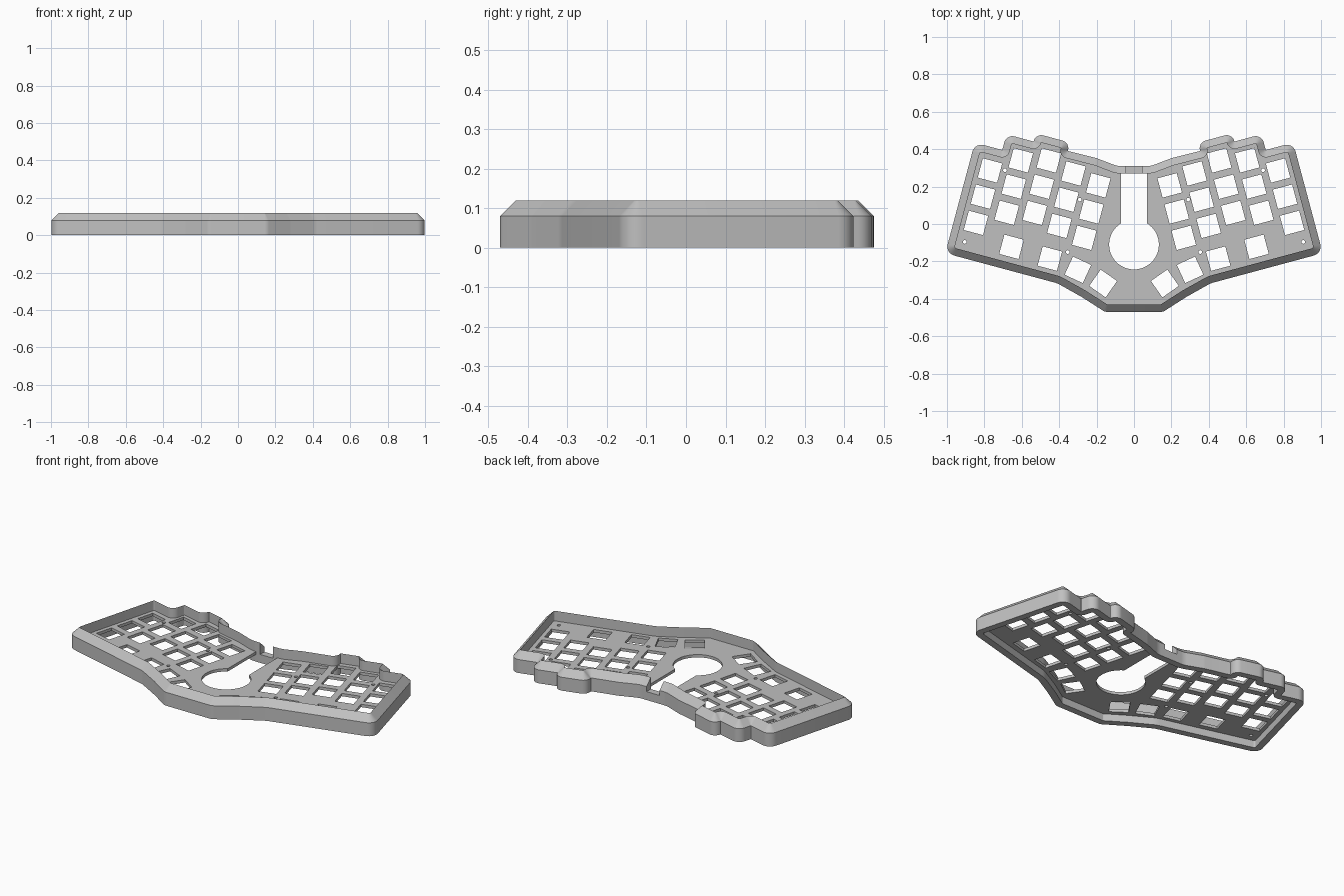
import bpy
import bmesh
from math import radians, cos, sin, tan, pi, asin
from mathutils import Vector

cube = bpy.data.objects.get("Cube")
if cube:
    bpy.data.objects.remove(cube)

HEIGHT, SHOULDER, CHAMFER = 0.12, 0.08, 0.04
PLATE_LOW, PLATE_TOP = 0.043, 0.06
PITCH, KEY = 0.145, 0.107
TILT = radians(15)
U = Vector((cos(TILT), sin(TILT)))
V = Vector((-sin(TILT), cos(TILT)))

gray = bpy.data.materials.new("case gray")
gray.use_nodes = True
gray.diffuse_color = (0.53, 0.53, 0.53, 1)
gray.node_tree.nodes["Principled BSDF"].inputs["Base Color"].default_value = gray.diffuse_color


def finish(name, bm):
    bmesh.ops.recalc_face_normals(bm, faces=bm.faces)
    mesh = bpy.data.meshes.new(name)
    bm.to_mesh(mesh)
    bm.free()
    mesh.materials.append(gray)
    obj = bpy.data.objects.new(name, mesh)
    bpy.context.collection.objects.link(obj)
    return obj


def prisms(name, polygons, low, high):
    """Straight extrusions of closed outlines, joined in one mesh."""
    bm = bmesh.new()
    for poly in polygons:
        a = [bm.verts.new((p.x, p.y, low)) for p in poly]
        b = [bm.verts.new((p.x, p.y, high)) for p in poly]
        bm.faces.new(a[::-1])
        bm.faces.new(b)
        for i in range(len(a)):
            j = (i + 1) % len(a)
            bm.faces.new((a[i], a[j], b[j], b[i]))
    return finish(name, bm)


def rounded(corners, steps=8):
    """Replace each (point, radius) corner by an arc."""
    out = []
    for i, (p, r) in enumerate(corners):
        a = (corners[i - 1][0] - p).normalized()
        b = (corners[(i + 1) % len(corners)][0] - p).normalized()
        turn = pi - a.angle(b)
        start = p + a * r * tan(turn / 2)
        centre = p + (a + b).normalized() * r / cos(turn / 2)
        arm = start - centre
        side = -a
        for k in range(steps + 1):
            t = turn * k / steps
            out.append(centre + arm * cos(t) + side * r * sin(t))
    return out


def inset(poly, d):
    """Offset a counter-clockwise outline inward."""
    out = []
    for i, p in enumerate(poly):
        e = (p - poly[i - 1]).normalized()
        f = (poly[(i + 1) % len(poly)] - p).normalized()
        n, m = Vector((-e.y, e.x)), Vector((-f.y, f.x))
        out.append(p + (n + m) * d / (1 + n.dot(m)))
    return out


def flip(p):
    return Vector((-p.x, p.y))


def cut(obj, cutter):
    cutter.hide_render = True
    mod = obj.modifiers.new("cut", "BOOLEAN")
    mod.operation, mod.solver, mod.object = "DIFFERENCE", "EXACT", cutter
    bpy.context.view_layer.objects.active = obj
    bpy.ops.object.modifier_apply(modifier=mod.name)
    bpy.data.objects.remove(cutter)


# Top key of each column, outer to inner, each with its own stagger
tops = [Vector((0.77, 0.286))]
for stagger in (0.095, 0.038, -0.033, -0.027):
    tops.append(tops[-1] - U * PITCH + V * stagger)


def local(col, u, v):
    return tops[col] + U * u + V * v


def notch(col, u, low, v):
    """Inner corner where a side of one column meets the top edge of a lower one."""
    return local(col, u, (tops[low] + V * v - tops[col]).dot(V)), 0.002


# Outline of one half, back centre to front centre
half = [
    (Vector((0.09, 0.31)), 0.1),
    (Vector((0.20, 0.352)), 0.1),
    notch(2, -0.085, 3, 0.109),
    (local(2, -0.085, 0.122), 0.042),
    (local(2, 0.105, 0.122), 0.042),
    notch(2, 0.105, 1, 0.115),
    (local(1, 0.11, 0.115), 0.045),
    notch(1, 0.11, 0, 0.123),
    (local(0, 0.117, 0.123), 0.05),
    (Vector((1.009, -0.156)), 0.05),
    (Vector((0.41, -0.317)), 0.12),
    (Vector((0.28, -0.39)), 0.1),
    (Vector((0.155, -0.47)), 0.045),
]
corners = half + [(flip(p), r) for p, r in reversed(half)]
outer = rounded(corners)[::-1]
inner = inset(outer, CHAMFER)

# Surrounding wall with a chamfered rim
bm = bmesh.new()
rings = [[bm.verts.new((p.x, p.y, z)) for p in poly]
         for poly, z in ((outer, 0), (outer, SHOULDER), (inner, HEIGHT), (inner, 0))]
for k in range(4):
    a, b = rings[k], rings[(k + 1) % 4]
    for i in range(len(a)):
        j = (i + 1) % len(a)
        bm.faces.new((a[i], a[j], b[j], b[i]))
wall = finish("case_wall", bm)


def box(centre, angle, w, h):
    a = Vector((cos(angle), sin(angle))) * w / 2
    b = Vector((-sin(angle), cos(angle))) * h / 2
    return [centre - a - b, centre + a - b, centre + a + b, centre - a + b]


# Cable notch in the back wall
cut(wall, prisms("notch_cutter", [box(Vector((0, 0.3)), 0, 0.086, 0.2)], 0.05, 0.2))

# Key openings: three rows per column, then the thumb cluster
openings = [box(top - V * PITCH * row, TILT, KEY, KEY) for top in tops for row in range(3)]
for x, y, angle in ((0.655, -0.122, 15), (0.45, -0.185, 15), (0.30, -0.245, 25), (0.165, -0.318, 35)):
    openings.append(box(Vector((x, y)), radians(angle), KEY, KEY))

# Screw holes
for x, y in ((0.905, -0.096), (0.69, 0.287), (0.29, 0.13), (0.354, -0.15)):
    openings.append([Vector((x + 0.01 * cos(k * pi / 8), y + 0.01 * sin(k * pi / 8)))
                     for k in range(16)])
openings += [[flip(p) for p in reversed(poly)] for poly in openings]

# Keyhole-shaped centre opening
R, SLOT = 0.133, 0.07
gap = asin(SLOT / R)
keyhole = [Vector((SLOT, 0.3)), Vector((-SLOT, 0.3))]
for k in range(41):
    t = pi / 2 + gap + (2 * pi - 2 * gap) * k / 40
    keyhole.append(Vector((R * cos(t), -0.11 + R * sin(t))))
openings.append(keyhole)

# Key plate, set into the wall
plate = prisms("key_plate", [inset(outer, CHAMFER - 0.004)], PLATE_LOW, PLATE_TOP)
cut(plate, prisms("opening_cutter", openings, -0.1, 0.2))

for obj in (wall, plate):
    bpy.ops.object.select_all(action="DESELECT")
    obj.select_set(True)
    bpy.context.view_layer.objects.active = obj
    bpy.ops.object.shade_smooth_by_angle(angle=radians(30))
